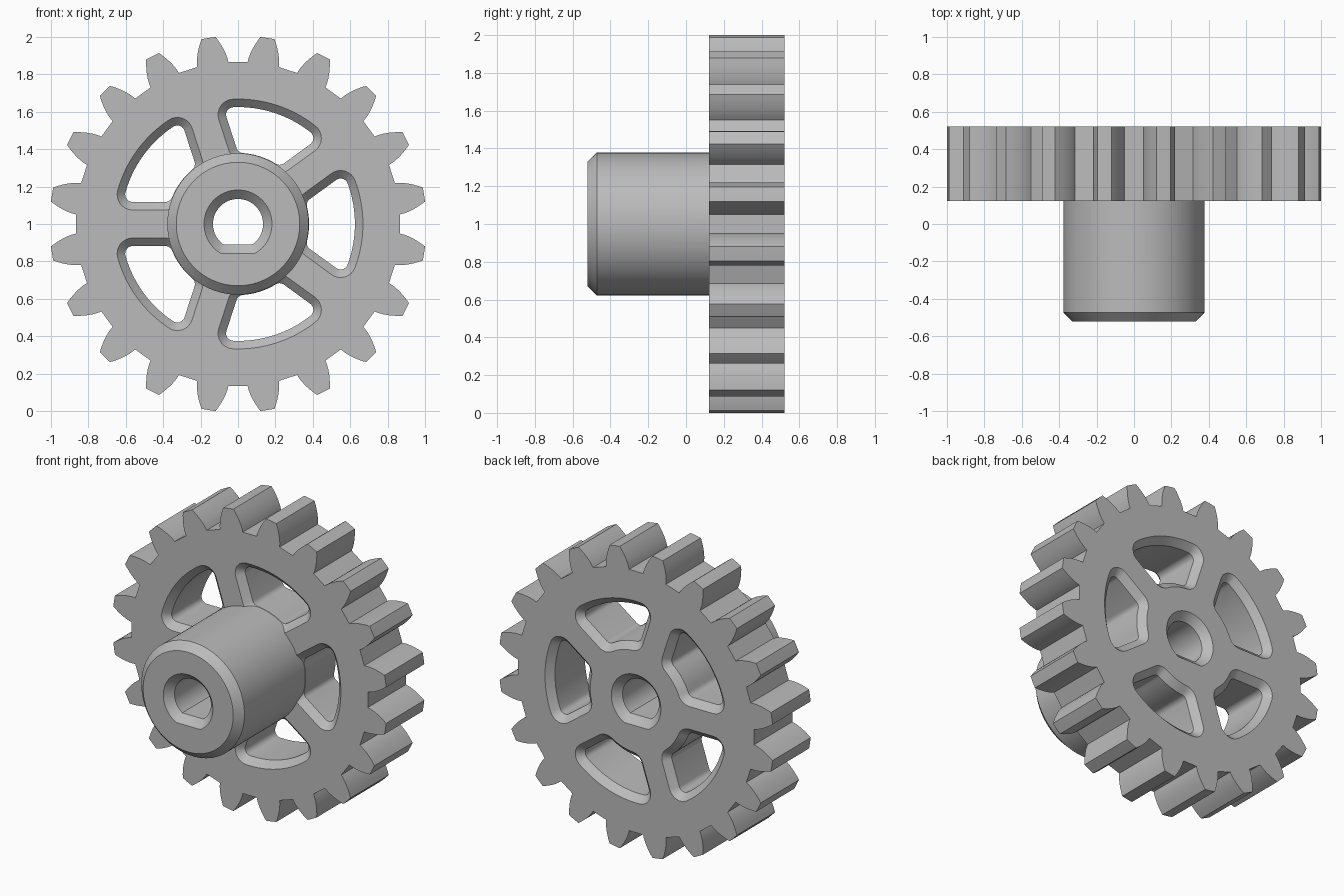
import bpy
import bmesh
from math import sin, cos, tan, acos, asin, sqrt, pi, radians, degrees

if "Cube" in bpy.data.objects:
    bpy.data.objects.remove(bpy.data.objects["Cube"])

TEETH = 20
FRONT, JOIN, BACK = -0.522, 0.123, 0.522
HUB_R = 0.378
CENTRE_Z = 1.0

steel = bpy.data.materials.new("grey_metal")
steel.use_nodes = True
GREY = (0.5, 0.5, 0.5, 1)
steel.diffuse_color = GREY
steel.node_tree.nodes["Principled BSDF"].inputs["Base Color"].default_value = GREY


def polar(r, a):
    return r * cos(a), r * sin(a)


def spread(a, b, n):
    return [a + (b - a) * i / n for i in range(n + 1)]


def loft(name, levels, outline):
    """Solid along y: outline(offset) gives the (x, z) ring for each (y, offset)."""
    bm = bmesh.new()
    rings = [[bm.verts.new((x, y, z + CENTRE_Z)) for x, z in outline(d)] for y, d in levels]
    for lower, upper in zip(rings, rings[1:]):
        for i in range(len(lower)):
            bm.faces.new((lower[i - 1], lower[i], upper[i], upper[i - 1]))
    bm.faces.new(rings[0])
    bm.faces.new(rings[-1])
    bmesh.ops.recalc_face_normals(bm, faces=bm.faces)
    mesh = bpy.data.meshes.new(name)
    bm.to_mesh(mesh)
    bm.free()
    mesh.materials.append(steel)
    obj = bpy.data.objects.new(name, mesh)
    bpy.context.collection.objects.link(obj)
    return obj


def through_levels(y0, y1, chamfer, extra=0.02):
    wide = chamfer + extra
    return [(y0 - extra, wide), (y0 + chamfer, 0), (y1 - chamfer, 0), (y1 + extra, wide)]


def combine(target, other, operation):
    mod = target.modifiers.new("combine", "BOOLEAN")
    mod.operation = operation
    mod.solver = "EXACT"
    mod.object = other
    bpy.context.view_layer.objects.active = target
    bpy.ops.object.modifier_apply(modifier=mod.name)
    bpy.data.objects.remove(other)


# Toothed rim: involute flanks, flat roots, a gap at the top
def gear_outline(_):
    root, tip, base = 0.867, 1.0071, 0.862

    def half_angle(r):
        a = acos(base / r)
        return radians(5.65) - (tan(a) - a)

    flank = [(r, half_angle(r)) for r in spread(root, tip, 6)]
    tooth = [(r, -a) for r, a in flank] + [(tip, 0)] + [(r, a) for r, a in reversed(flank)]
    pitch = 2 * pi / TEETH
    return [polar(r, a + (k + 0.5) * pitch) for k in range(TEETH) for r, a in tooth]


# Rounded window between two spokes, as a skeleton with outward directions
def window_outline(turn):
    spoke, outer, inner, fillet = 0.118, 0.625, 0.38, 0.04
    side = radians(36)
    far, near = outer - fillet, inner + fillet
    a_far = side - asin((spoke + fillet) / far)
    a_near = side - asin((spoke + fillet) / near)
    normal = side + pi / 2
    half = [(far, a, a) for a in spread(0, a_far, 8)]
    half += [(far, a_far, n) for n in spread(a_far, normal, 8)[1:]]
    half += [(near, a_near, n) for n in spread(normal, a_near + pi, 6)]
    half += [(near, a, a + pi) for a in spread(a_near, 0, 4)[1:]]
    full = half + [(r, -a, -n) for r, a, n in reversed(half[1:-1])]

    def outline(d):
        points = []
        for r, a, n in full:
            x, z = polar(r, a + turn)
            dx, dz = polar(fillet + d, n + turn)
            points.append((x + dx, z + dz))
        return points
    return outline


# Shaft bore with a flat along the bottom
def bore_outline(d):
    r, flat = 0.134 + d, 0.11 + d
    start = -asin(flat / r)
    return [polar(r, a) for a in spread(start, pi - start, 48)]


def hub_outline(d):
    return [polar(HUB_R + d, 2 * pi * i / 96) for i in range(96)]


gear = loft("spur_gear", [(JOIN, 0), (BACK, 0)], gear_outline)

for k in range(5):
    cutter = loft("window_cutter", through_levels(JOIN, BACK, 0.043),
                  window_outline(k * 2 * pi / 5))
    combine(gear, cutter, "DIFFERENCE")

# Hub with a chamfered front rim, sunk slightly into the spokes
hub = loft("hub", [(FRONT, -0.048), (FRONT + 0.05, 0), (JOIN + 0.05, 0)], hub_outline)
combine(gear, hub, "UNION")

bore = loft("bore_cutter", through_levels(FRONT, BACK, 0.048), bore_outline)
combine(gear, bore, "DIFFERENCE")

bpy.ops.object.select_all(action="DESELECT")
gear.select_set(True)
bpy.context.view_layer.objects.active = gear
bpy.ops.object.shade_smooth_by_angle(angle=radians(25))
